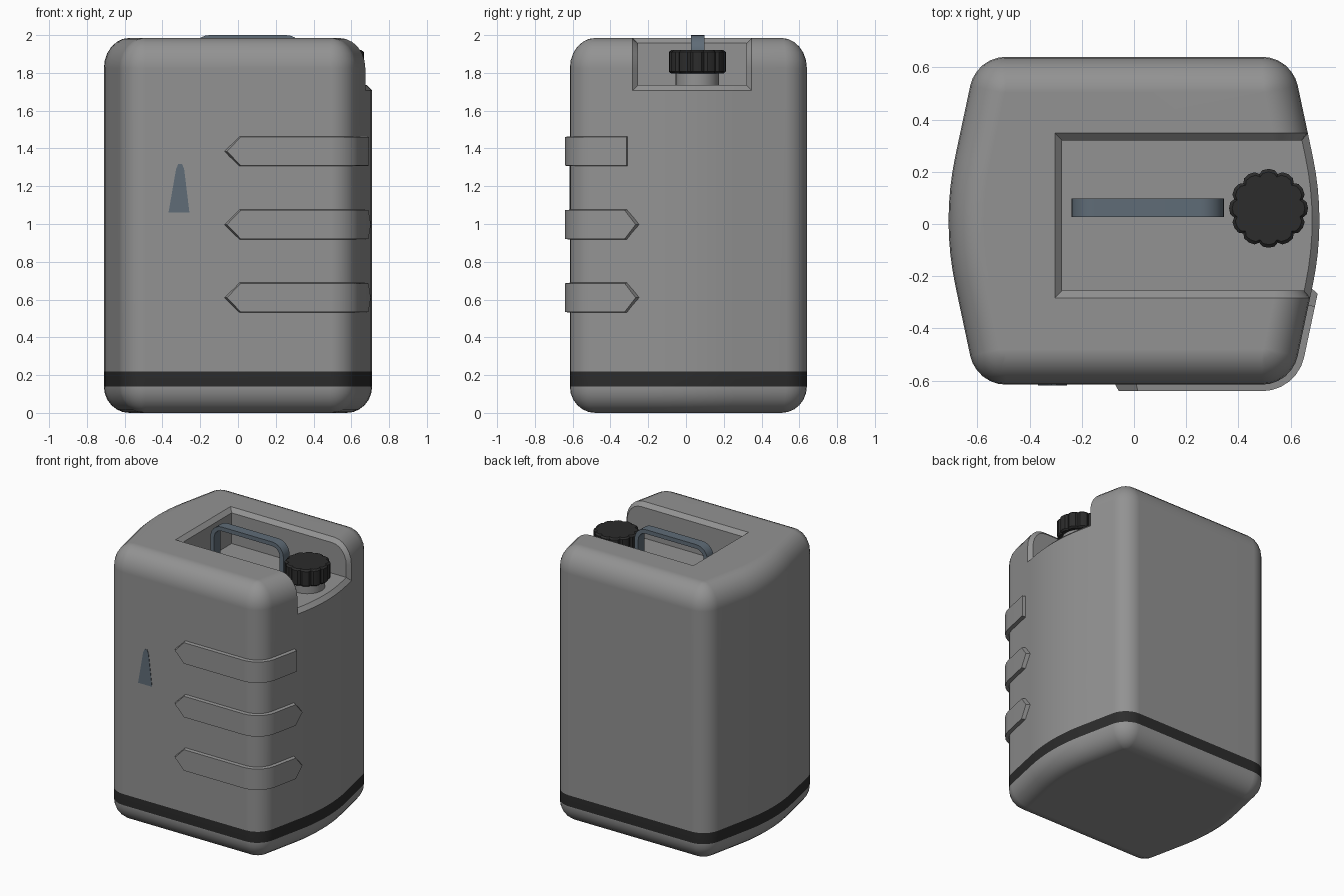
import bpy, bmesh, math
from mathutils import Vector

if "Cube" in bpy.data.objects:
    bpy.data.objects.remove(bpy.data.objects["Cube"])


def material(name, rgb):
    m = bpy.data.materials.new(name)
    m.diffuse_color = (*rgb, 1)
    m.use_nodes = True
    m.node_tree.nodes["Principled BSDF"].inputs["Base Color"].default_value = m.diffuse_color
    return m


GREY = material("grey plastic", (0.29, 0.29, 0.29))
DARK = material("dark rubber", (0.025, 0.025, 0.025))
BLUE = material("blue grey", (0.115, 0.15, 0.185))


def loft(name, rings, *mats):
    """Skin a stack of equal-length point rings and close both ends."""
    bm = bmesh.new()
    vs = [[bm.verts.new(p) for p in r] for r in rings]
    n = len(vs[0])
    for a, b in zip(vs, vs[1:]):
        for i in range(n):
            bm.faces.new((a[i], a[(i + 1) % n], b[(i + 1) % n], b[i]))
    bm.faces.new(vs[0][::-1])
    bm.faces.new(vs[-1])
    bmesh.ops.remove_doubles(bm, verts=bm.verts, dist=1e-5)
    bmesh.ops.recalc_face_normals(bm, faces=bm.faces)
    me = bpy.data.meshes.new(name)
    bm.to_mesh(me)
    bm.free()
    ob = bpy.data.objects.new(name, me)
    bpy.context.collection.objects.link(ob)
    for m in mats:
        me.materials.append(m)
    return ob


def smooth(ob, angle=30):
    bpy.ops.object.select_all(action='DESELECT')
    ob.select_set(True)
    bpy.context.view_layer.objects.active = ob
    bpy.ops.object.shade_smooth_by_angle(angle=math.radians(angle))
    ob.modifiers.new("weighted", 'WEIGHTED_NORMAL').keep_sharp = True


# Footprint: flat front and back, bowed sides, rounded corners (x, y, normal x, normal y)
YC, HY, R, BOW, TILT = 0.0125, 0.6275, 0.14, 1.2, 12
t = math.radians(TILT)
cy = HY - R
tx = 0.71 - BOW * (1 - math.cos(t)) - math.tan(t) * (cy + R * math.sin(t) - BOW * math.sin(t))
cx = tx - R * math.cos(t)


def arc(x, y, r, a0, a1, n):
    out = []
    for i in range(n + 1):
        a = math.radians(a0 + (a1 - a0) * i / n)
        out.append((x + r * math.cos(a), y + r * math.sin(a), math.cos(a), math.sin(a)))
    return out


corner = arc(cx, YC - cy, R, -90, -TILT, 6)
right = corner + arc(0.71 - BOW, YC, BOW, -TILT, TILT, 8) + arc(cx, YC + cy, R, TILT, 90, 6)
outline = right + [(-x, y, -nx, ny) for x, y, nx, ny in reversed(right)]


def ring(z, inset):
    return [(x - nx * inset, y - ny * inset, z) for x, y, nx, ny in outline]


# Body shell with rounded top and bottom
steps = [math.radians(15 * i) for i in range(7)]
rings = [ring(0.14 * (1 - math.cos(a)), 0.135 * (1 - math.sin(a))) for a in steps]
rings += [ring(0.22, 0)]
rings += [ring(1.825 + 0.16 * math.sin(a), 0.135 * (1 - math.cos(a))) for a in steps]
body = loft("body", rings, GREY, DARK)

# Recess for handle and cap, open to the right
X0, Y0, Y1, Z0 = -0.275, -0.255, 0.32, 1.735
cutter = loft("recess_cutter", [[(X0, Y0, z), (1, Y0, z), (1, Y1, z), (X0, Y1, z)] for z in (Z0, 2.3)])
cutter.hide_render = True
mod = body.modifiers.new("recess", 'BOOLEAN')
mod.operation, mod.object, mod.solver = 'DIFFERENCE', cutter, 'EXACT'
bpy.context.view_layer.update()
dg = bpy.context.evaluated_depsgraph_get()
cut = bpy.data.meshes.new_from_object(body.evaluated_get(dg))
body.modifiers.clear()
body.data = cut
cut.materials.clear()
cut.materials.append(GREY)
cut.materials.append(DARK)
bpy.data.objects.remove(cutter)


def in_recess(f):
    return (all(abs(v.co.z - Z0) < 1e-4 for v in f.verts)
            or all(abs(v.co.x - X0) < 1e-4 for v in f.verts)
            or all(abs(v.co.y - Y0) < 1e-4 for v in f.verts)
            or all(abs(v.co.y - Y1) < 1e-4 for v in f.verts))


# Chamfer the recess rim, then colour the dark stripe by height
bm = bmesh.new()
bm.from_mesh(cut)
bmesh.ops.remove_doubles(bm, verts=bm.verts, dist=1e-5)
rim = [e for e in bm.edges if len(e.link_faces) == 2
       and in_recess(e.link_faces[0]) != in_recess(e.link_faces[1])]
bmesh.ops.bevel(bm, geom=rim, offset=0.028, offset_type='OFFSET', segments=1,
                profile=0.5, affect='EDGES', clamp_overlap=False)
for f in bm.faces:
    zs = [v.co.z for v in f.verts]
    f.material_index = int(min(zs) > 0.139 and max(zs) < 0.221)
bm.to_mesh(cut)
bm.free()
smooth(body)

# Filler neck
PX, PY = 0.515, 0.06


def circle(r, z, n=32):
    return [(PX + r * math.cos(math.tau * i / n), PY + r * math.sin(math.tau * i / n), z) for i in range(n)]


smooth(loft("filler_neck", [circle(0.115, 1.72), circle(0.115, 1.81)], GREY))


# Screw cap with twelve grip lobes
def lobes(z, inset):
    pts = []
    for i in range(12):
        for k, r in ((-0.3, 0.148), (0, 0.151), (0.3, 0.148), (0.5, 0.136)):
            a = math.tau * (i + k) / 12
            pts.append((PX + (r - inset) * math.cos(a), PY + (r - inset) * math.sin(a), z))
    return pts


smooth(loft("screw_cap", [lobes(1.797, 0.012), lobes(1.807, 0), lobes(1.91, 0), lobes(1.92, 0.012)], DARK))

# Arched carry handle
HX0, HX1, HR, HT, TOP = -0.24, 0.345, 0.09, 0.03, 2.0
arch = []
for r, d in ((HR, 0), (HR - HT, HT)):
    side = [(HX0 + d, 1.72)]
    side += [p[:2] for p in arc(HX0 + HR, TOP - HR, r, 180, 90, 6)]
    side += [p[:2] for p in arc(HX1 - HR, TOP - HR, r, 90, 0, 6)]
    side += [(HX1 - d, 1.72)]
    arch += side if d == 0 else side[::-1]
smooth(loft("handle", [[(x, y, z) for x, z in arch] for y in (0.027, 0.097)], BLUE))

# Small tapered marker plate on the front
marker = [(-0.368, 1.06), (-0.257, 1.06), (-0.285, 1.29), (-0.296, 1.318), (-0.316, 1.318), (-0.328, 1.29)]
loft("front_marker", [[(x, y, z) for x, z in marker] for y in (-0.614, -0.618)], BLUE)


# Raised ribs wrapping the front right corner
def side_point(y):
    return (tx + math.tan(t) * (y - (YC - cy - R * math.sin(t))), y, math.cos(t), -math.sin(t))


def rib(name, zc, pointed):
    front = YC - HY
    path = [((-0.08, front, 0, -1), 0, 0.022), ((0.005, front, 0, -1), 1, 0.01)]
    path += [(p, 1, 0) for p in corner]
    if pointed:
        path += [(side_point(-0.31), 1, -0.01), (side_point(-0.24), 0, -0.022)]
    else:
        path += [(side_point(-0.31), 1, 0)]
    sections = []
    for (x, y, nx, ny), h, shift in path:
        n, along = Vector((nx, ny, 0)), Vector((-ny, nx, 0))
        base = Vector((x, y, zc))
        low, high = base - n * 0.015, base + n * 0.025 + along * shift
        up = Vector((0, 0, 1))
        sections.append([low - up * 0.081 * h, high - up * 0.076 * h,
                         high + up * 0.076 * h, low + up * 0.081 * h])
    bm = bmesh.new()
    vs = [[bm.verts.new(p) for p in s] for s in sections]
    for a, b in zip(vs, vs[1:]):
        for i in range(4):
            bm.faces.new((a[i], a[(i + 1) % 4], b[(i + 1) % 4], b[i]))
    if not pointed:
        bm.faces.new(vs[-1])
    bmesh.ops.remove_doubles(bm, verts=bm.verts, dist=1e-5)
    bmesh.ops.recalc_face_normals(bm, faces=bm.faces)
    me = bpy.data.meshes.new(name)
    bm.to_mesh(me)
    bm.free()
    me.materials.append(GREY)
    ob = bpy.data.objects.new(name, me)
    bpy.context.collection.objects.link(ob)
    smooth(ob, 25)


rib("rib_top", 1.385, False)
rib("rib_middle", 0.997, True)
rib("rib_bottom", 0.61, True)
